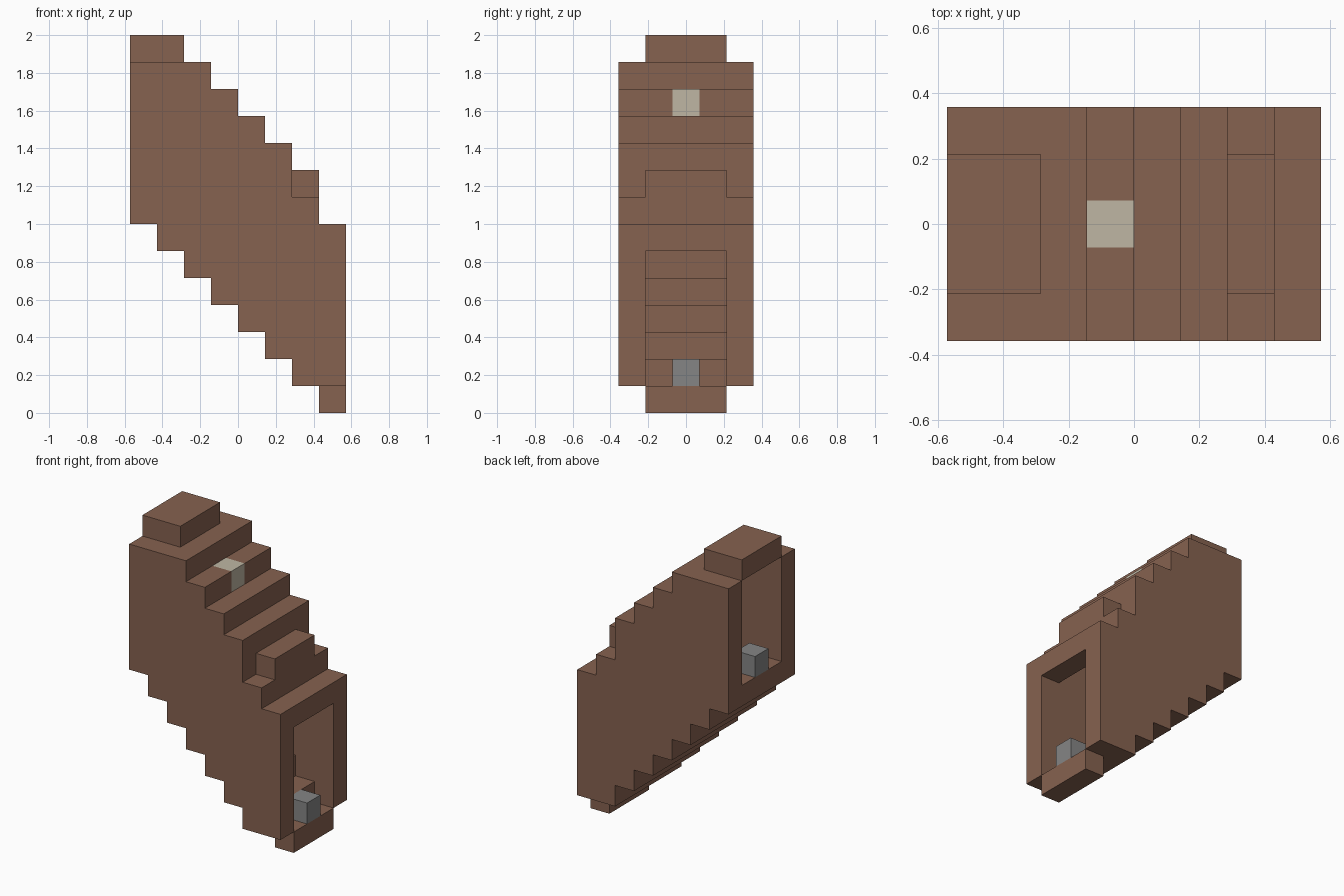
import bpy
import bmesh

cube = bpy.data.objects.get("Cube")
if cube:
    bpy.data.objects.remove(cube, do_unlink=True)

U = 1 / 7            # edge of one block
COLS = 8             # blocks along x


def material(name, rgb):
    m = bpy.data.materials.new(name)
    m.use_nodes = True
    color = (*rgb, 1)
    m.diffuse_color = color
    bsdf = next(n for n in m.node_tree.nodes if n.type == 'BSDF_PRINCIPLED')
    bsdf.inputs["Base Color"].default_value = color
    bsdf.inputs["Roughness"].default_value = 0.9
    return m


BROWN = material("brown", (0.24, 0.122, 0.08))
CREAM = material("cream", (0.52, 0.47, 0.37))
GREY = material("grey", (0.235, 0.235, 0.235))


def point(col, y, z):
    return ((col - COLS / 2) * U, y * U, z * U)


def extruded(name, outline, y0, y1, mat):
    """Extrude an outline of (column, height) points from y0 to y1, in blocks."""
    bm = bmesh.new()
    face = bm.faces.new([bm.verts.new(point(c, y0, z)) for c, z in outline])
    ext = bmesh.ops.extrude_face_region(bm, geom=[face])
    verts = [g for g in ext["geom"] if isinstance(g, bmesh.types.BMVert)]
    bmesh.ops.translate(bm, verts=verts, vec=(0, (y1 - y0) * U, 0))
    bmesh.ops.recalc_face_normals(bm, faces=bm.faces)
    mesh = bpy.data.meshes.new(name)
    bm.to_mesh(mesh)
    bm.free()
    mesh.materials.append(mat)
    obj = bpy.data.objects.new(name, mesh)
    bpy.context.collection.objects.link(obj)
    return obj


def block(name, c0, c1, y0, y1, z0, z1, mat=BROWN):
    return extruded(name, [(c0, z0), (c1, z0), (c1, z1), (c0, z1)], y0, y1, mat)


def stepped(heights):
    """Turn one height per column into a staircase line."""
    line = []
    for c, h in enumerate(heights):
        for p in ((c, h), (c + 1, h)):
            if len(line) > 1 and line[-1][1] == line[-2][1] == p[1]:
                line.pop()
            if not line or line[-1] != p:
                line.append(p)
    return line


# Side walls with stepped tops and bottoms
wall_top = [13, 13, 13, 12, 11, 10, 8, 7]
wall_bottom = [max(7 - c, 1) for c in range(COLS)]
outline = stepped(wall_bottom) + stepped(wall_top)[::-1]
for side, y0 in (("right", -2.5), ("left", 1.5)):
    extruded("wall_" + side, outline, y0, y0 + 1, BROWN)

# Stair treads that form the floor
for c in range(COLS):
    block(f"stair_tread_{c + 1}", c, c + 1, -1.5, 1.5, 7 - c, 8 - c)

# Stepped roof, with a gap for the skylight
block("upper_lintel", 0, 2, -1.5, 1.5, 13, 14)
for c in (2, 4, 5):
    block(f"roof_step_{c}", c, c + 1, -1.5, 1.5, 14 - c + 0, 15 - c) if c > 2 else \
        block("roof_step_2", c, c + 1, -1.5, 1.5, 12, 13)
for side, y0 in (("right", -1.5), ("left", 0.5)):
    block("skylight_step_" + side, 3, 4, y0, y0 + 1, 11, 12)
block("skylight", 3, 4, -0.5, 0.5, 11, 12, CREAM)
block("roof_hump", 6, 7, -1.5, 1.5, 7, 9)
block("lower_lintel", 7, 8, -1.5, 1.5, 6, 7)

# Blocks standing in the two doorways
block("upper_door_block", 0, 1, -0.5, 0.5, 8, 9, GREY)
block("lower_door_block", 7, 8, -0.5, 0.5, 1, 2, GREY)
